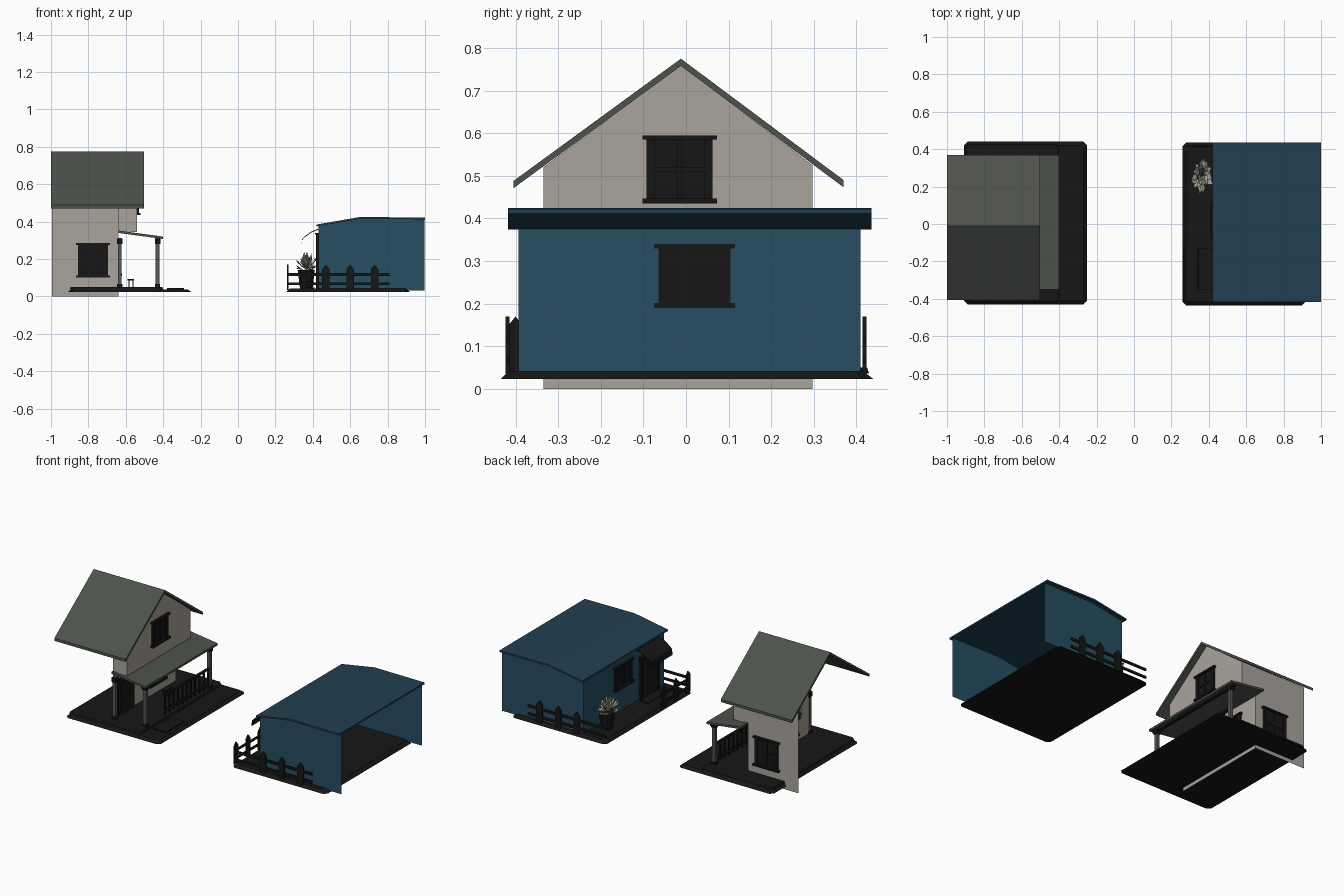
import bpy, math, random
from mathutils import Vector, Matrix

if "Cube" in bpy.data.objects:
    bpy.data.objects.remove(bpy.data.objects["Cube"])

random.seed(4)


def material(name, rgb):
    m = bpy.data.materials.new(name)
    m.diffuse_color = (*rgb, 1)
    m.use_nodes = True
    m.node_tree.nodes["Principled BSDF"].inputs["Base Color"].default_value = m.diffuse_color
    return m


BLACK = material("dark_trim", (0.008, 0.008, 0.008))
SLATE = material("slate_roof", (0.075, 0.085, 0.07))
BEIGE = material("beige_wall", (0.40, 0.37, 0.33))
BLUE = material("blue_wall", (0.02, 0.075, 0.12))
NAVY = material("blue_roof", (0.015, 0.05, 0.085))
POST = material("post_paint", (0.10, 0.09, 0.09))
LEAF = material("pale_leaf", (0.45, 0.45, 0.36))


def mesh(name, verts, faces, mat):
    me = bpy.data.meshes.new(name)
    me.from_pydata(verts, [], faces)
    me.update()
    ob = bpy.data.objects.new(name, me)
    me.materials.append(mat)
    bpy.context.collection.objects.link(ob)
    return ob


def prism(name, profile, axis, a, b, mat):
    """Extrude a 2D profile along x (points are y,z) or y (points are x,z)."""
    def p(t, q):
        return (t, q[0], q[1]) if axis == "x" else (q[0], t, q[1])
    n = len(profile)
    verts = [p(a, q) for q in profile] + [p(b, q) for q in profile]
    faces = [list(range(n)), list(range(2 * n - 1, n - 1, -1))]
    faces += [[i, i + n, (i + 1) % n + n, (i + 1) % n] for i in range(n)]
    return mesh(name, verts, faces, mat)


def box(name, x0, x1, y0, y1, z0, z1, mat):
    return prism(name, [(x0, z0), (x1, z0), (x1, z1), (x0, z1)], "y", y0, y1, mat)


def sheet(name, points, mat):
    return mesh(name, points, [list(range(len(points)))], mat)


def slab(name, line, t, axis, a, b, mat):
    """Thin bent plate following a line, with thickness t downwards."""
    for i, (p, q) in enumerate(zip(line, line[1:])):
        prism(f"{name}_{i}", [p, q, (q[0], q[1] - t), (p[0], p[1] - t)], axis, a, b, mat)


def base(name, x0, x1, y0, y1, z0, z1, inset, c=0.02):
    """Plinth with cut corners and sloping sides."""
    def ring(d, z):
        a, b, e, f = x0 + d, x1 - d, y0 + d, y1 - d
        return [(a + c, e, z), (b - c, e, z), (b, e + c, z), (b, f - c, z),
                (b - c, f, z), (a + c, f, z), (a, f - c, z), (a, e + c, z)]
    faces = [list(range(7, -1, -1)), list(range(8, 16))]
    faces += [[i, (i + 1) % 8, (i + 1) % 8 + 8, i + 8] for i in range(8)]
    mesh(name, ring(0, z0) + ring(inset, z1), faces, BLACK)


def window(name, axis, at, out, c, w, z0, z1):
    """Framed window on a wall: axis is the wall normal, out its sign."""
    def part(n, u0, u1, za, zb, d):
        a, b = sorted((at - 0.002 * out, at + d * out))
        if axis == "x":
            box(f"{name}_{n}", a, b, u0, u1, za, zb, BLACK)
        else:
            box(f"{name}_{n}", u0, u1, a, b, za, zb, BLACK)
    h = w / 2
    part("pane", c - h, c + h, z0, z1, 0.004)
    part("left_jamb", c - h, c - h + 0.02, z0, z1, 0.012)
    part("right_jamb", c + h - 0.02, c + h, z0, z1, 0.012)
    part("mullion", c - 0.005, c + 0.005, z0, z1, 0.009)
    part("crossbar", c - h, c + h, (z0 + z1) / 2 - 0.005, (z0 + z1) / 2 + 0.005, 0.009)
    part("lintel", c - h - 0.01, c + h + 0.01, z1 - 0.01, z1, 0.018)
    part("sill", c - h - 0.01, c + h + 0.01, z0, z0 + 0.012, 0.02)


# ---- Grey cottage: plinth, step ----
base("cottage_ground", -0.91, -0.25, -0.43, 0.44, 0.023, 0.038, 0.02)
base("porch_floor", -0.90, -0.40, -0.42, 0.43, 0.036, 0.05, 0.005)
box("porch_step", -0.38, -0.29, -0.30, -0.12, 0.036, 0.045, BLACK)

# Walls (open at the rear and on one side)
L, R, W, G, U = -0.335, 0.297, -0.64, -0.54, 0.345
sheet("side_wall", [(-0.995, R, 0), (W, R, 0), (W, R, U), (G, R, U), (G, R, 0.525), (-0.995, R, 0.525)], BEIGE)
sheet("porch_wall", [(W, L, 0), (W, R, 0), (W, R, U), (W, L, U)], BEIGE)
sheet("overhang_floor", [(W, L, U), (W, R, U), (G, R, U), (G, L, U)], BEIGE)
sheet("overhang_side", [(W, L, U), (G, L, U), (G, L, 0.52), (W, L, 0.52)], BEIGE)
sheet("gable_wall", [(G, L, U), (G, R, U), (G, R, 0.525), (G, -0.012, 0.76), (G, L, 0.52)], BEIGE)

# Roofs
slab("cottage_roof", [(-0.405, 0.488), (-0.012, 0.775), (0.37, 0.49)], 0.017, "x", -1.0, -0.502, SLATE)
slab("porch_roof", [(W, 0.352), (-0.402, 0.32)], 0.013, "y", -0.35, 0.37, SLATE)
box("porch_beam", -0.44, -0.42, -0.34, 0.36, 0.296, 0.312, BLACK)

# Porch posts with caps and feet
for i, (x, y) in enumerate([(-0.43, -0.31), (-0.43, 0.33), (-0.632, -0.325)]):
    for n, r, a, b, m in (("post", 0.010, 0.045, 0.312, POST), ("cap", 0.015, 0.28, 0.31, BLACK),
                          ("foot", 0.014, 0.045, 0.065, BLACK)):
        box(f"porch_{n}_{i}", x - r, x + r, y - r, y + r, a, b, m)

# Porch railing
for z in (0.07, 0.165):
    box("porch_rail", -0.436, -0.424, -0.12, 0.33, z, z + 0.012, BLACK)
for i in range(11):
    y = -0.115 + i * 0.043
    box(f"baluster_{i}", -0.434, -0.426, y - 0.005, y + 0.005, 0.045, 0.17, BLACK)

# Cottage openings
window("gable_window", "x", G, 1, -0.015, 0.155, 0.435, 0.595)
window("side_window", "y", R, 1, -0.775, 0.16, 0.10, 0.285)
window("porch_window", "x", W, 1, 0.10, 0.15, 0.11, 0.28)
box("cottage_door", W, W + 0.008, -0.29, -0.13, 0.045, 0.28, BLACK)
for z in (0.07, 0.175):
    box("cottage_door_panel", W, W + 0.012, -0.265, -0.155, z, z + 0.08, BLACK)

# Stool on the porch
box("stool_seat", -0.59, -0.555, 0.08, 0.14, 0.084, 0.092, BLACK)
for x in (-0.585, -0.563):
    for y in (0.085, 0.13):
        box("stool_leg", x, x + 0.005, y, y + 0.005, 0.045, 0.085, BLACK)

# ---- Blue house: plinth, walls, roof ----
base("house_ground", 0.258, 0.918, -0.435, 0.435, 0.023, 0.042, 0.02)
F = 0.43
for n, y in (("left", -0.393), ("right", 0.41)):
    sheet(f"{n}_wall", [(F, y, 0.032), (0.998, y, 0.032), (0.998, y, 0.412), (0.65, y, 0.415), (F, y, 0.375)], BLUE)
sheet("front_wall", [(F, -0.393, 0.032), (F, 0.41, 0.032), (F, 0.41, 0.375), (F, -0.393, 0.375)], BLUE)
slab("house_roof", [(0.42, 0.384), (0.65, 0.424), (1.0, 0.422)], 0.01, "y", -0.418, 0.435, NAVY)

# Blue house openings
window("house_window", "x", F, -1, 0.02, 0.17, 0.19, 0.34)
box("house_door", F - 0.006, F, -0.32, -0.16, 0.04, 0.29, BLACK)
for y in (-0.335, -0.16):
    box("door_jamb", F - 0.014, F, y, y + 0.015, 0.04, 0.30, BLACK)
box("door_lintel", F - 0.014, F, -0.335, -0.145, 0.29, 0.31, BLACK)
box("door_mat", 0.355, 0.41, -0.30, -0.13, 0.04, 0.047, BLACK)

# Curved awning over the door
slab("door_awning", [(F, 0.362), (0.39, 0.345), (0.355, 0.32), (0.342, 0.305), (0.340, 0.275)],
     0.005, "y", -0.35, -0.13, BLACK)

# Picket fence on both sides and across the front corner
def picket(c):
    return [(c - 0.02, 0.035), (c + 0.02, 0.035), (c + 0.02, 0.145), (c, 0.17), (c - 0.02, 0.145)]


for side, y in (("left", -0.419), ("right", 0.419)):
    for c in (0.47, 0.60, 0.73):
        prism(f"{side}_picket", picket(c), "y", y - 0.005, y + 0.005, BLACK)
    for z in (0.06, 0.11):
        box(f"{side}_fence_rail", 0.265, 0.81, y - 0.004, y + 0.004, z, z + 0.015, BLACK)
for c in (-0.40, -0.28, -0.16):
    prism("front_picket", picket(c), "x", 0.262, 0.27, BLACK)
for z in (0.06, 0.11):
    box("front_fence_rail", 0.263, 0.269, -0.42, -0.12, z, z + 0.015, BLACK)

# Planter
px, py = 0.365, 0.27
bpy.ops.mesh.primitive_cone_add(vertices=10, radius1=0.035, radius2=0.048, depth=0.10, location=(px, py, 0.09))
pot = bpy.context.object
pot.name = "planter"
pot.data.materials.append(BLACK)

# Leaves: small folded diamonds fanning out of the planter
verts, faces = [], []
for i in range(60):
    tilt = math.radians(random.uniform(5, 80))
    rot = Matrix.Rotation(i * 2.4, 4, "Z") @ Matrix.Rotation(tilt, 4, "Y")
    s, r = random.uniform(0.05, 0.07), random.uniform(0.02, 0.06)
    root = Vector((px, py, 0.135)) + rot @ Vector((0, 0, r)) * 0.9
    k = len(verts)
    for q in ((0, 0, 0), (0.004, s * 0.28, s * 0.5), (0, 0, s), (0.004, -s * 0.28, s * 0.5)):
        v = root + rot @ Vector(q)
        v.x = px + (v.x - px) * 0.6
        verts.append(v)
    faces += [(k, k + 1, k + 2), (k, k + 2, k + 3)]
mesh("planter_leaves", verts, faces, LEAF)
